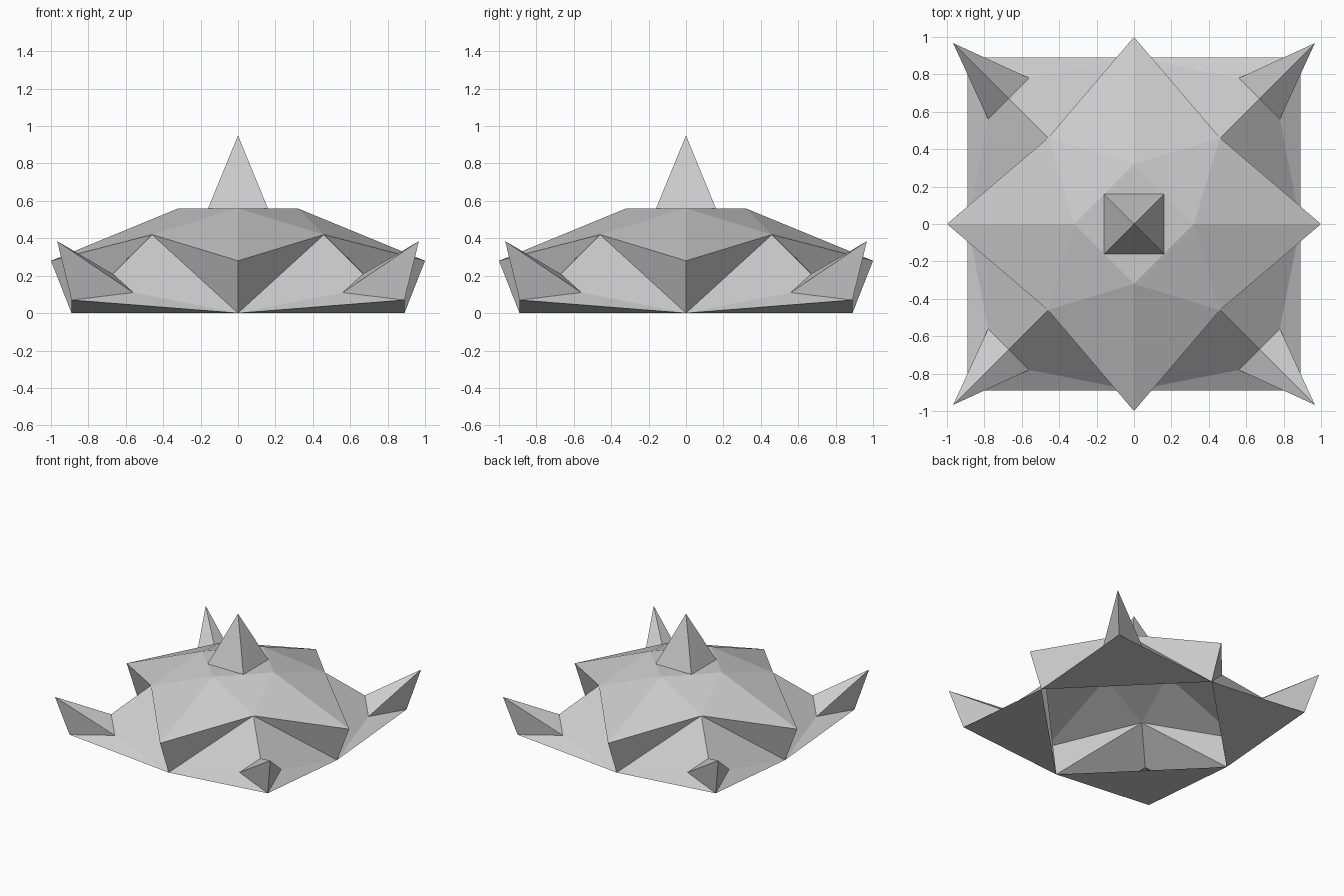
import bpy, bmesh
from math import pi
from mathutils import Matrix, Vector

if "Cube" in bpy.data.objects:
    bpy.data.objects.remove(bpy.data.objects["Cube"])

# Key points of one quarter (front-right); four turns make the whole
P = {k: Vector(v) for k, v in {
    "ridge_front": (0, -0.32, 0.56), "ridge_side": (0.32, 0, 0.56),
    "cap": (0.16, -0.16, 0.56), "cap_left": (-0.16, -0.16, 0.56),
    "eave": (0, -1, 0.28), "eave_side": (1, 0, 0.28),
    "valley": (0.46, -0.46, 0.42),
    "foot": (0, -0.89, 0), "foot_side": (0.89, 0, 0),
    "corner": (0.89, -0.89, 0.07),
    "root": (0.67, -0.67, 0.21),
    "wing": (0.56, -0.78, 0.11), "wing_side": (0.78, -0.56, 0.11),
    "claw": (0.967, -0.967, 0.385), "peak": (0, 0, 0.95)}.items()}


def build(name, faces, turns):
    """Make a flat-faced shell from named-point faces repeated about z."""
    bm = bmesh.new()
    for t in turns:
        rot = Matrix.Rotation(t * pi / 2, 3, 'Z')
        for f in faces:
            bm.faces.new([bm.verts.new(rot @ P[k]) for k in f.split()])
    bmesh.ops.remove_doubles(bm, verts=bm.verts, dist=0.0005)
    bmesh.ops.recalc_face_normals(bm, faces=bm.faces)
    mesh = bpy.data.meshes.new(name)
    bm.to_mesh(mesh)
    bm.free()
    obj = bpy.data.objects.new(name, mesh)
    bpy.context.collection.objects.link(obj)


# Star-shaped roof, with a flat ring around the central spike
build("roof", [
    "cap_left ridge_front cap",
    "ridge_front valley cap",
    "cap valley ridge_side",
    "ridge_front eave valley",
    "ridge_side valley eave_side"], range(4))

# Walls, flared corners and raised undersides, open in the middle
build("skirt", [
    "eave foot valley",
    "eave_side valley foot_side",
    "foot wing root valley",
    "foot_side valley root wing_side",
    "foot corner wing",
    "foot_side wing_side corner",
    "foot foot_side corner"], range(4))

# Upturned spike on each corner
for i in range(4):
    build(f"corner_spike_{i + 1}", [
        "wing claw root", "root claw wing_side",
        "wing_side claw corner", "corner claw wing"], [i])

# Central spike
build("top_spike", ["cap_left cap peak"], range(4))
